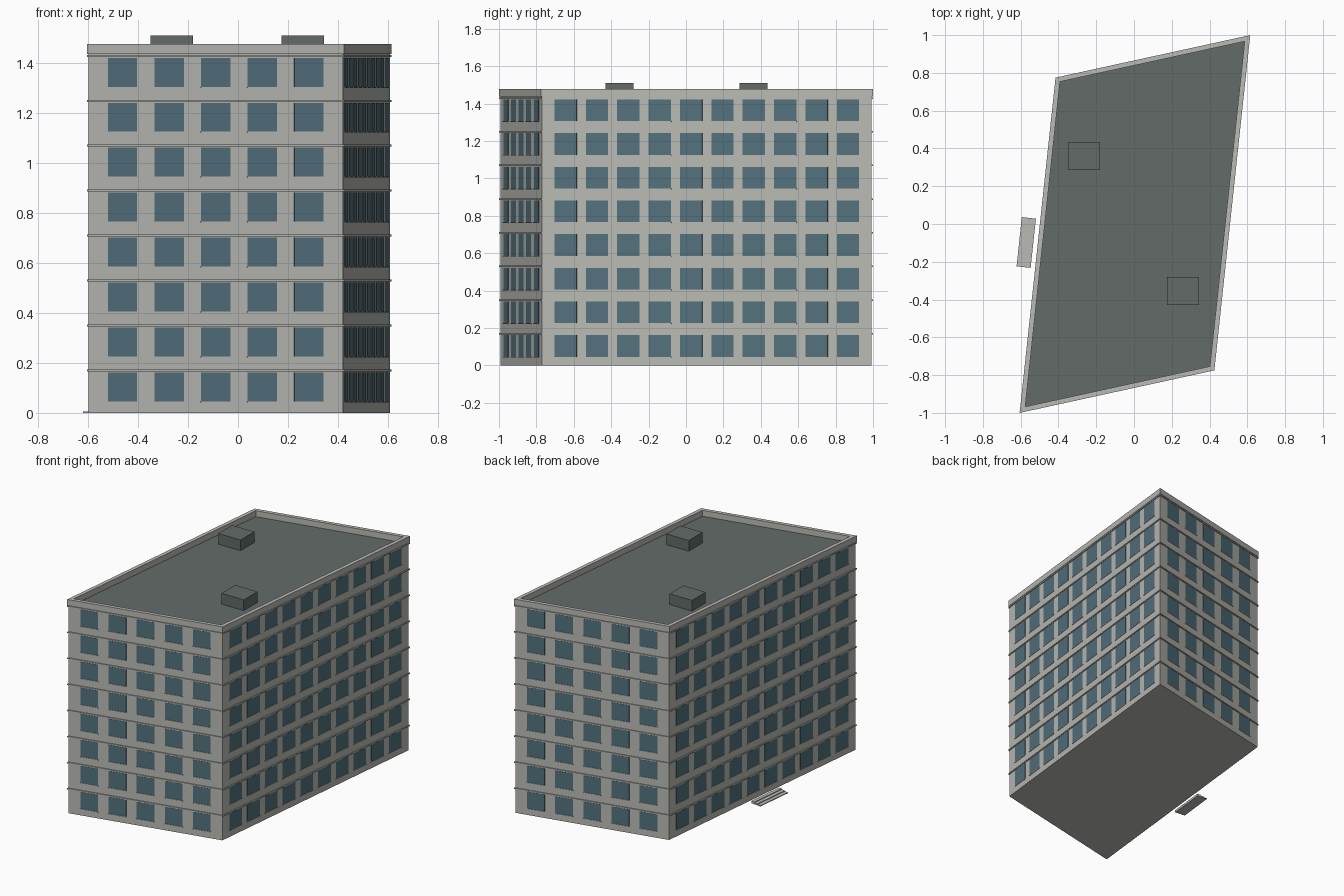
import bpy, bmesh
from mathutils import Vector

cube = bpy.data.objects.get("Cube")
if cube:
    bpy.data.objects.remove(cube, do_unlink=True)


def material(name, rgb):
    m = bpy.data.materials.new(name)
    m.use_nodes = True
    m.diffuse_color = (*rgb, 1)
    m.node_tree.nodes["Principled BSDF"].inputs["Base Color"].default_value = (*rgb, 1)
    return m


WALL = material("pale concrete", (0.49, 0.49, 0.46))
GLASS = material("blue grey glass", (0.085, 0.165, 0.205))
ROOF = material("green grey roofing", (0.125, 0.148, 0.138))

# Skewed footprint: two edge directions around a centre
CENTRE = Vector((0.005, 0, 0))
edge_u, edge_v = Vector((1.031, 0.225, 0)), Vector((0.19, 1.775, 0))
U, V = edge_u.normalized(), edge_v.normalized()
SKEW = U.cross(V).z
UP = Vector((0, 0, 1))
FLOORS, STOREY = 8, 0.18
ROOF_Z, TOP_Z, WALL_INSET = 1.437, 1.478, 0.006


def outline(inset, z):
    hu = edge_u.length / 2 - inset / SKEW
    hv = edge_v.length / 2 - inset / SKEW
    return [CENTRE + U * hu * a + V * hv * b + UP * z
            for a, b in ((-1, -1), (1, -1), (1, 1), (-1, 1))]


def finish(name, bm, *mats):
    bmesh.ops.recalc_face_normals(bm, faces=bm.faces)
    me = bpy.data.meshes.new(name)
    bm.to_mesh(me)
    bm.free()
    for m in mats:
        me.materials.append(m)
    ob = bpy.data.objects.new(name, me)
    bpy.context.collection.objects.link(ob)
    return ob


def loft(bm, loops, closed=False):
    """Skin a list of four-point loops, capped or joined end to start."""
    rows = [[bm.verts.new(p) for p in loop] for loop in loops]
    pairs = list(zip(rows, rows[1:]))
    if closed:
        pairs.append((rows[-1], rows[0]))
    else:
        bm.faces.new(rows[0])
        bm.faces.new(rows[-1])
    for low, high in pairs:
        for i in range(4):
            j = (i + 1) % 4
            bm.faces.new((low[i], low[j], high[j], high[i]))


def ring(bm, outer, inner, z0, z1):
    loft(bm, [outline(outer, z0), outline(outer, z1),
              outline(inner, z1), outline(inner, z0)], closed=True)


def block(bm, base, along, out, width, d0, d1, z0, z1):
    """Box centred on base, running along a wall and out from it."""
    def loop(z):
        return [base + along * width / 2 * s + out * d + UP * z
                for s, d in ((-1, d0), (1, d0), (1, d1), (-1, d1))]
    loft(bm, [loop(z0), loop(z1)])


# Main body with the roof deck on top
bm = bmesh.new()
loft(bm, [outline(WALL_INSET, 0), outline(WALL_INSET, ROOF_Z)])
body = finish("building_body", bm, WALL, ROOF)
for face in body.data.polygons:
    face.material_index = int(face.normal.z > 0.5)

# Parapet around the roof
bm = bmesh.new()
ring(bm, 0, 0.026, ROOF_Z, TOP_Z)
finish("parapet", bm, WALL)

# Thin ledge above every storey
bm = bmesh.new()
for k in range(FLOORS):
    z = 0.166 + k * STOREY
    ring(bm, 0, WALL_INSET + 0.004, z, z + 0.008)
finish("storey_ledges", bm, WALL)

# Windows and sills on all four walls
glass, sills = bmesh.new(), bmesh.new()
corners = outline(WALL_INSET, 0)
for i in range(4):
    a, b = corners[i], corners[(i + 1) % 4]
    along = (b - a).normalized()
    out = along.cross(UP)
    count, pitch = ((5, 0.191), (10, 0.1687))[i % 2]
    for n in range(count):
        base = (a + b) / 2 + along * pitch * (n - (count - 1) / 2)
        for k in range(FLOORS):
            z = 0.046 + k * STOREY
            block(glass, base, along, out, 0.12, -0.002, 0.001, z, z + 0.116)
            block(sills, base, along, out, 0.124, -0.002, 0.004, z - 0.004, z)
finish("windows", glass, GLASS)
finish("window_sills", sills, WALL)

# Two service boxes on the roof
for name, x, y in (("rear_roof_box", -0.265, 0.36), ("front_roof_box", 0.26, -0.355)):
    bm = bmesh.new()
    block(bm, Vector((x, y, 0)), Vector((1, 0, 0)), Vector((0, 1, 0)),
          0.17, -0.075, 0.075, ROOF_Z - 0.002, 1.511)
    finish(name, bm, ROOF)

# Low entrance steps beside the right wall, rising towards it
bm = bmesh.new()
out = V.cross(UP)
for n in range(3):
    block(bm, Vector((-0.57, -0.098, 0)), V, out, 0.262,
          -0.038 + n * 0.025, -0.013 + n * 0.025, 0, 0.006 + n * 0.005)
finish("entrance_steps", bm, WALL)
